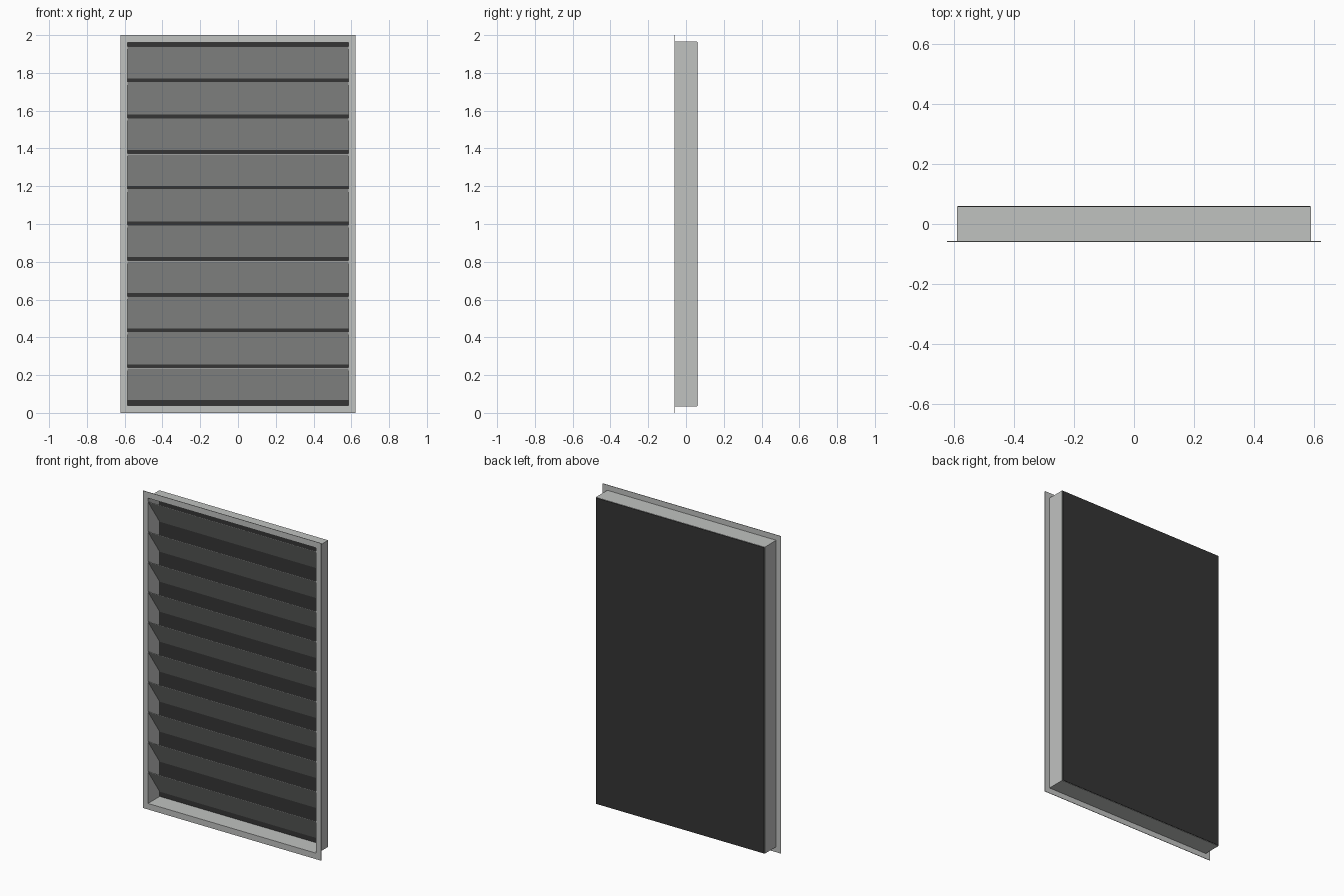
import bpy
import bmesh

cube = bpy.data.objects.get("Cube")
if cube:
    bpy.data.objects.remove(cube, do_unlink=True)


def material(name, color):
    mat = bpy.data.materials.new(name)
    mat.use_nodes = True
    mat.diffuse_color = color
    mat.node_tree.nodes["Principled BSDF"].inputs["Base Color"].default_value = color
    return mat


grey = material("light_grey_metal", (0.53, 0.54, 0.53, 1))
dark = material("dark_screen", (0.035, 0.035, 0.035, 1))


def finish(name, bm, mat):
    bmesh.ops.recalc_face_normals(bm, faces=bm.faces)
    mesh = bpy.data.meshes.new(name)
    bm.to_mesh(mesh)
    bm.free()
    mesh.materials.append(mat)
    obj = bpy.data.objects.new(name, mesh)
    bpy.context.collection.objects.link(obj)
    return obj


def rect_ring(name, outer, inner, y0, y1, mat):
    """Rectangular frame; outer and inner are half width and half height."""
    bm = bmesh.new()
    corners = [(-1, -1), (1, -1), (1, 1), (-1, 1)]
    loops = []
    for (w, h), y in ((outer, y0), (outer, y1), (inner, y1), (inner, y0)):
        loops.append([bm.verts.new((sx * w, y, 1 + sz * h)) for sx, sz in corners])
    for a, b in zip(loops, loops[1:] + loops[:1]):
        for i in range(4):
            j = (i + 1) % 4
            bm.faces.new((a[i], a[j], b[j], b[i]))
    return finish(name, bm, mat)


def extrude_profile(name, profile, half_width, mat):
    """Closed (y, z) profile swept along x."""
    bm = bmesh.new()
    ends = [[bm.verts.new((x, y, z)) for y, z in profile]
            for x in (-half_width, half_width)]
    left, right = ends
    bm.faces.new(left)
    bm.faces.new(right)
    for i in range(len(profile)):
        j = (i + 1) % len(profile)
        bm.faces.new((left[i], left[j], right[j], right[i]))
    return finish(name, bm, mat)


# Front flange and the duct sleeve behind it
FRONT, BACK = -0.06, 0.06
rect_ring("front_flange", (0.622, 1.0), (0.585, 0.962), FRONT, FRONT + 0.003, grey)
rect_ring("sleeve", (0.589, 0.966), (0.585, 0.962), FRONT + 0.003, BACK - 0.003, grey)

# Dark screen closing the back
extrude_profile("back_screen", [(BACK - 0.004, 0.036), (BACK, 0.036),
                                (BACK, 1.964), (BACK - 0.004, 1.964)], 0.587, dark)

# Sloping louvre blades, high at the front and low at the back
BLADES, PITCH, DROP, THICK = 10, 0.189, 0.167, 0.004
for n in range(BLADES):
    top = 1.936 - n * PITCH
    low = top - DROP
    extrude_profile(f"blade_{n + 1}", [(FRONT + 0.001, top), (BACK - 0.004, low),
                                       (BACK - 0.004, low + THICK),
                                       (FRONT + 0.001, top + THICK)], 0.585, grey)
